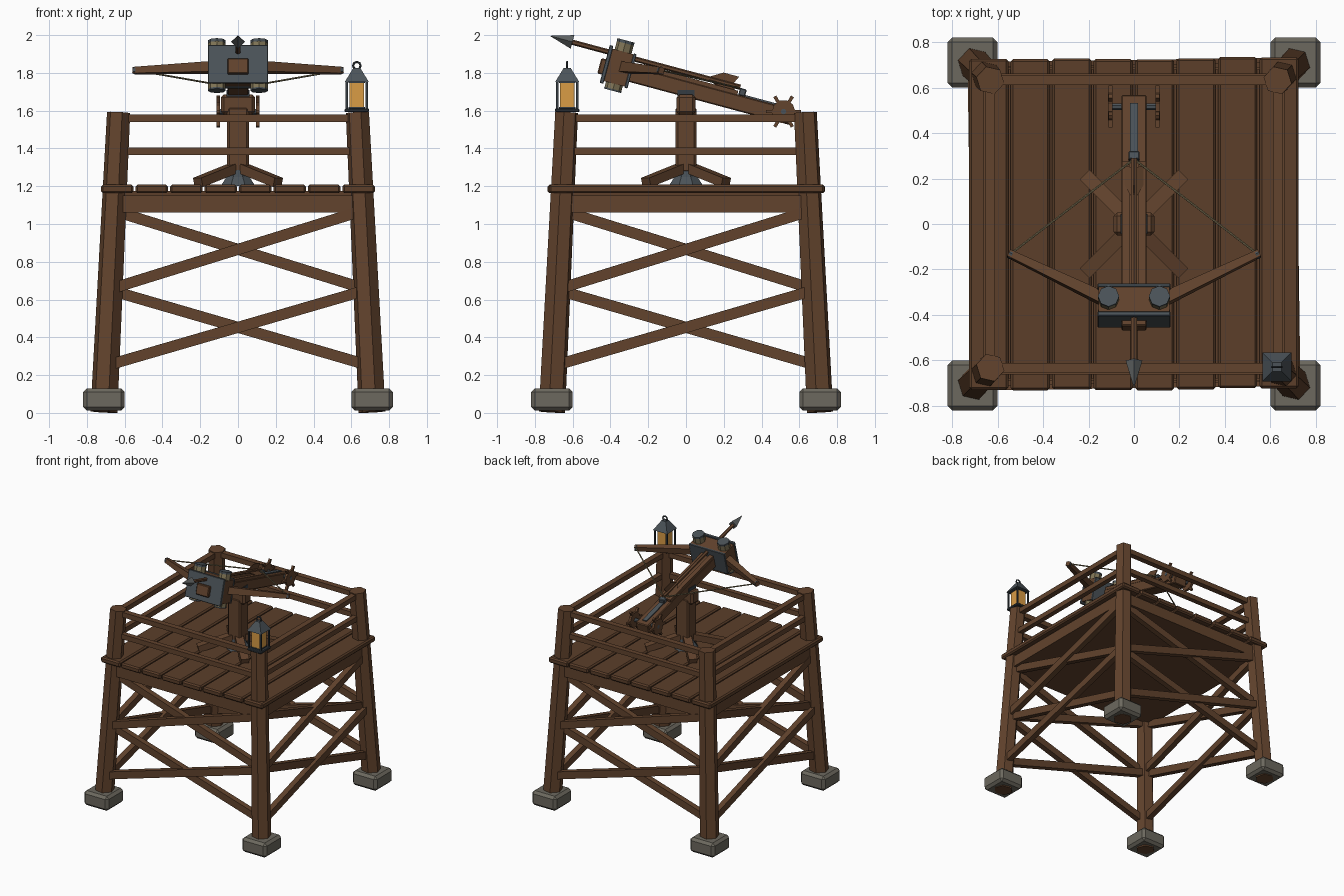
import bpy, bmesh, math, random
from mathutils import Matrix, Vector

if "Cube" in bpy.data.objects:
    bpy.data.objects.remove(bpy.data.objects["Cube"])

random.seed(4)


def material(name, col):
    m = bpy.data.materials.new(name)
    m.diffuse_color = (*col, 1)
    m.use_nodes = True
    m.node_tree.nodes["Principled BSDF"].inputs["Base Color"].default_value = m.diffuse_color
    return m


WOOD = material("timber brown", (0.122, 0.056, 0.026))
PLANK = material("deck brown", (0.106, 0.049, 0.023))
STONE = material("footing stone", (0.15, 0.14, 0.113))
IRON = material("iron grey", (0.07, 0.086, 0.098))
STEEL = material("tip steel", (0.115, 0.125, 0.125))
DARK = material("lantern iron", (0.035, 0.045, 0.055))
GLASS = material("lantern amber", (0.7, 0.335, 0.06))
ROPE = material("rope tan", (0.22, 0.18, 0.095))

I = Matrix.Identity(4)


def finish(name, bm, mat, bevel=0):
    bmesh.ops.recalc_face_normals(bm, faces=bm.faces)
    me = bpy.data.meshes.new(name)
    bm.to_mesh(me)
    bm.free()
    me.materials.append(mat)
    ob = bpy.data.objects.new(name, me)
    bpy.context.collection.objects.link(ob)
    if bevel:
        mod = ob.modifiers.new("bevel", "BEVEL")
        mod.width = bevel
        mod.segments = 1
    return ob


def box(name, lo, hi, mat, bevel=0, frame=I):
    """Box between two corners, placed in a frame."""
    lo, hi = Vector(lo), Vector(hi)
    bm = bmesh.new()
    m = frame @ Matrix.Translation((lo + hi) / 2) @ Matrix.Diagonal((*(hi - lo), 1))
    bmesh.ops.create_cube(bm, size=1, matrix=m)
    return finish(name, bm, mat, bevel)


def axes(a, b):
    """Frame at the middle of a-b: local z runs along it, local x is level."""
    d = (b - a).normalized()
    ref = Vector((0, 0, 1)) if abs(d.z) < 0.98 else Vector((0, 1, 0))
    side = d.cross(ref).normalized()
    up = d.cross(side)
    rot = Matrix((side, up, d)).transposed().to_4x4()
    return Matrix.Translation((a + b) / 2) @ rot


def beam(name, a, b, w, h, mat=WOOD, frame=I, taper=1, bevel=0):
    """Square timber from a to b, w wide and h high, tapering towards b."""
    a, b = Vector(a), Vector(b)
    bm = bmesh.new()
    bmesh.ops.create_cube(bm, size=1)
    for v in bm.verts:
        k = taper if v.co.z > 0 else 1
        v.co = Vector((v.co.x * w * k, v.co.y * h * k, v.co.z * (b - a).length))
    bmesh.ops.transform(bm, matrix=frame @ axes(a, b), verts=bm.verts)
    return finish(name, bm, mat, bevel)


def prism(name, a, b, r1, r2, sides, mat, frame=I, spin=0):
    """Round or pyramid part from a to b."""
    a, b = Vector(a), Vector(b)
    bm = bmesh.new()
    bmesh.ops.create_cone(bm, cap_ends=True, segments=sides, radius1=r1, radius2=r2,
                          depth=(b - a).length,
                          matrix=frame @ axes(a, b) @ Matrix.Rotation(spin, 4, "Z"))
    return finish(name, bm, mat)


def leg_at(z):
    return 0.71 - 0.049 * z


# Four leaning legs on stone footings
for sx in (-1, 1):
    for sy in (-1, 1):
        lo, hi = leg_at(0.005), leg_at(1.59)
        prism("leg", (sx * lo, sy * lo, 0.005), (sx * hi, sy * hi, 1.59),
              0.073, 0.063, 6, WOOD, spin=0.3)
        box("footing", (sx * 0.71 - 0.11, sy * 0.71 - 0.11, 0.012),
            (sx * 0.71 + 0.11, sy * 0.71 + 0.11, 0.13), STONE, 0.02)

# Braces and rails, the same on all four sides
for i in range(4):
    R = Matrix.Rotation(i * math.pi / 2, 4, "Z")

    def span(name, z0, z1, w, h, off=0):
        p, q = leg_at(z0), leg_at(z1)
        beam(name, (-p, -p - off, z0), (q, -q - off, z1), w, h, frame=R)

    for z0, z1 in ((0.25, 0.65), (0.655, 1.07)):
        span("cross_brace", z0, z1, 0.045, 0.058, 0.012)
        span("cross_brace", z1, z0, 0.045, 0.058, -0.012)
    span("lower_rail", 1.385, 1.385, 0.04, 0.04)
    span("upper_rail", 1.56, 1.56, 0.045, 0.04)

# Solid deck base and planks
box("deck_base", (-0.69, -0.69, 1.062), (0.69, 0.69, 1.152), WOOD)
box("deck_underlay", (-0.68, -0.68, 1.15), (0.68, 0.68, 1.175), PLANK)
for i in range(8):
    x = -0.725 + i * 0.1825
    j = random.uniform(-0.006, 0.006)
    box("deck_plank", (x, -0.727 + j, 1.163), (x + 0.172, 0.73 + j, 1.208), PLANK, 0.01)

# Pedestal with iron foot and splayed struts
prism("pedestal_foot", (0, 0, 1.2), (0, 0, 1.25), 0.1, 0.065, 8, IRON, spin=math.pi / 8)
prism("pedestal_socket", (0, 0, 1.24), (0, 0, 1.285), 0.065, 0.06, 8, IRON, spin=math.pi / 8)
box("pedestal_post", (-0.058, -0.055, 1.27), (0.058, 0.055, 1.62), WOOD, 0.012)
box("pedestal_yoke", (-0.09, -0.05, 1.58), (0.09, 0.05, 1.685), WOOD, 0.015)
box("pedestal_pivot", (-0.06, -0.045, 1.66), (0.06, 0.045, 1.71), DARK)
for sx in (-1, 1):
    for sy in (-1, 1):
        beam("pedestal_strut", (sx * 0.03, sy * 0.03, 1.293), (sx * 0.212, sy * 0.212, 1.22),
             0.062, 0.05)

# Tilted frame of the bolt thrower: local -y forward, z up
T = Matrix.Translation((0, 0, 1.715)) @ Matrix.Rotation(-math.radians(15), 4, "X")

# Stock, guide rails and iron slide
box("stock", (-0.056, -0.475, -0.042), (0.056, 0.578, 0.042), WOOD, 0.006, T)
for s in (-1, 1):
    box("guide_rail", (s * 0.036 - 0.017, -0.3, 0.04), (s * 0.036 + 0.017, 0.27, 0.062),
        WOOD, 0, T)
box("slide_strip", (-0.018, 0.29, 0.04), (0.018, 0.538, 0.05), IRON, 0, T)
box("trigger_block", (-0.025, 0.275, 0.04), (0.025, 0.312, 0.08), IRON, 0.005, T)

# Head: timber block between iron plates
box("head_block", (-0.157, -0.43, -0.072), (0.157, -0.315, 0.105), WOOD, 0, T)
box("front_plate", (-0.16, -0.45, -0.087), (0.16, -0.43, 0.12), IRON, 0.003, T)
box("back_plate", (-0.16, -0.316, -0.078), (0.16, -0.3, 0.11), IRON, 0.003, T)

# Torsion bundles, bow arms and string
NOCK = (0, 0.275, 0.078)
for s in (-1, 1):
    x = s * 0.112
    prism("upper_bundle", (x, -0.373, 0.1), (x, -0.373, 0.152), 0.046, 0.046, 8, ROPE, T)
    prism("upper_cap", (x, -0.373, 0.15), (x, -0.373, 0.166), 0.047, 0.047, 8, IRON, T)
    prism("lower_bundle", (x, -0.373, -0.102), (x, -0.373, -0.07), 0.046, 0.046, 8, ROPE, T)
    prism("lower_cap", (x, -0.373, -0.11), (x, -0.373, -0.101), 0.047, 0.047, 8, IRON, T)
    beam("bow_arm", (s * 0.1, -0.365, 0.022), (s * 0.552, -0.15, 0.06),
         0.055, 0.058, frame=T, taper=0.58)
    prism("bow_string", (s * 0.54, -0.15, 0.062), NOCK, 0.005, 0.005, 6, ROPE, T)
    prism("string_loop", (s * 0.535, -0.158, 0.06), (s * 0.548, -0.152, 0.06),
          0.021, 0.021, 6, IRON, T)

# Bolt with pyramid tip and fletching
prism("bolt_shaft", (0, -0.67, 0.083), (0, 0.275, 0.083), 0.014, 0.014, 6, WOOD, T)
prism("bolt_tip", (0, -0.645, 0.085), (0, -0.77, 0.085), 0.037, 0.0, 4, STEEL, T)
for k in range(3):
    F = T @ Matrix.Translation((0, 0, 0.083)) @ Matrix.Rotation(k * math.tau / 3, 4, "Y")
    bm = bmesh.new()
    prof = ((0.1, 0.01), (0.17, 0.052), (0.255, 0.052), (0.235, 0.01))
    f = bm.faces.new([bm.verts.new((-0.003, y, z)) for y, z in prof])
    ext = bmesh.ops.extrude_face_region(bm, geom=[f])["geom"]
    bmesh.ops.translate(bm, vec=(0.006, 0, 0),
                        verts=[v for v in ext if isinstance(v, bmesh.types.BMVert)])
    bmesh.ops.transform(bm, matrix=F, verts=bm.verts)
    finish("bolt_fletching", bm, WOOD)

# Windlass at the rear with spoked hand wheels
C = Vector((0, 0.53, 0.018))
prism("windlass_axle", C - Vector((0.115, 0, 0)), C + Vector((0.115, 0, 0)),
      0.015, 0.015, 8, IRON, T)
for s in (-1, 1):
    c = C + Vector((s * 0.104, 0, 0))
    prism("wheel_hub", c - Vector((0.01, 0, 0)), c + Vector((0.01, 0, 0)),
          0.062, 0.062, 10, WOOD, T)
    for k in range(6):
        a = k * math.tau / 6 + 0.26
        beam("wheel_spoke", c, c + Vector((0, math.cos(a), math.sin(a))) * 0.093,
             0.018, 0.018, frame=T)

# Lantern on the front right leg
L = Matrix.Translation((0.629, -0.629, 0))
box("lantern_base", (-0.064, -0.064, 1.592), (0.064, 0.064, 1.612), DARK, 0.005, L)
box("lantern_glass", (-0.039, -0.039, 1.61), (0.039, 0.039, 1.755), GLASS, 0, L)
for z in (1.611, 1.746):
    box("glass_rim", (-0.043, -0.043, z), (0.043, 0.043, z + 0.008), DARK, 0, L)
for sx in (-1, 1):
    for sy in (-1, 1):
        box("lantern_post", (sx * 0.053 - 0.006, sy * 0.053 - 0.006, 1.61),
            (sx * 0.053 + 0.006, sy * 0.053 + 0.006, 1.755), DARK, 0, L)
prism("lantern_roof", (0, 0, 1.752), (0, 0, 1.825), 0.09, 0.027, 4, IRON, L, math.pi / 4)
bpy.ops.mesh.primitive_torus_add(major_segments=8, minor_segments=6, major_radius=0.02,
                                 minor_radius=0.006, location=(0.629, -0.629, 1.838),
                                 rotation=(math.pi / 2, 0, 0))
ring = bpy.context.object
ring.name = "lantern_ring"
ring.data.materials.append(DARK)
